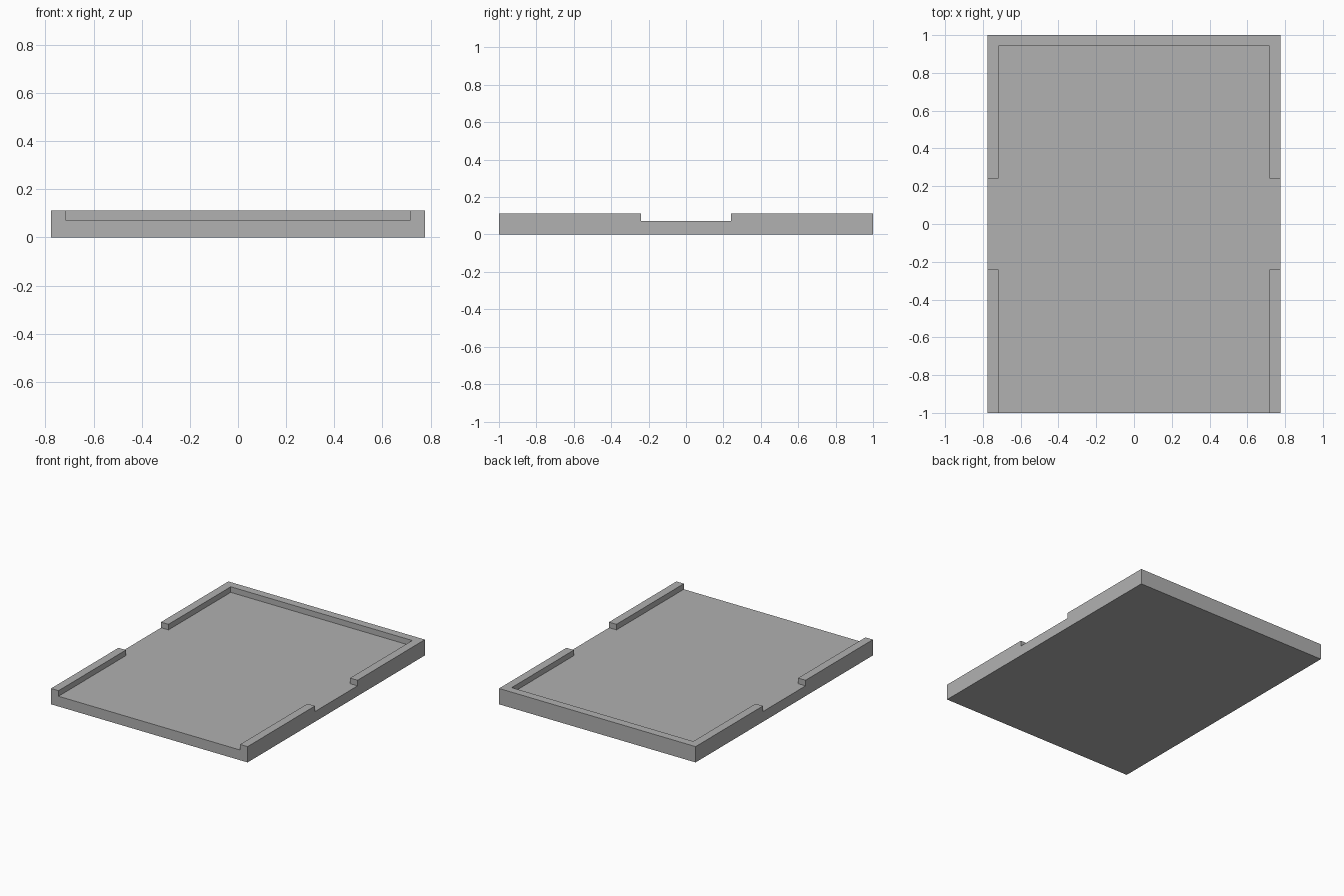
import bpy
import bmesh
import math
from mathutils import Vector

cube = bpy.data.objects.get("Cube")
if cube:
    bpy.data.objects.remove(cube, do_unlink=True)

HALF_W, HALF_L = 0.776, 1.0     # outer half sizes
FLOOR, TOP = 0.073, 0.113       # tray floor and rim heights
INNER_W, INNER_BACK = 0.717, 0.942
NOTCH = 0.24                    # half length of the side openings

# Single flat colour
grey = bpy.data.materials.new("plain grey")
grey.use_nodes = True
colour = (0.44, 0.44, 0.44, 1)
grey.diffuse_color = colour
grey.node_tree.nodes["Principled BSDF"].inputs["Base Color"].default_value = colour

# Base slab
bm = bmesh.new()
bmesh.ops.create_cube(bm, size=1)
bmesh.ops.scale(bm, vec=(2 * HALF_W, 2 * HALF_L, FLOOR), verts=bm.verts)
bmesh.ops.translate(bm, vec=(0, 0, FLOOR / 2), verts=bm.verts)

# Cut lines for the rim and its side openings
cuts = [(Vector((x, 0, 0)), Vector((1, 0, 0))) for x in (-INNER_W, INNER_W)]
cuts += [(Vector((0, y, 0)), Vector((0, 1, 0))) for y in (-NOTCH, NOTCH, INNER_BACK)]
for point, normal in cuts:
    bmesh.ops.bisect_plane(bm, geom=bm.verts[:] + bm.edges[:] + bm.faces[:],
                           plane_co=point, plane_no=normal)


def on_rim(face):
    c = face.calc_center_median()
    side = abs(c.x) > INNER_W and abs(c.y) > NOTCH
    return face.normal.z > 0.9 and (side or c.y > INNER_BACK)


# Raised rim: two front side strips and a U around the back
bm.normal_update()
rim = [f for f in bm.faces if on_rim(f)]
raised = bmesh.ops.extrude_face_region(bm, geom=rim)["geom"]
bmesh.ops.translate(bm, vec=(0, 0, TOP - FLOOR),
                    verts=[v for v in raised if isinstance(v, bmesh.types.BMVert)])

# Merge coplanar faces
bmesh.ops.dissolve_limit(bm, angle_limit=math.radians(1),
                         verts=bm.verts[:], edges=bm.edges[:])
bmesh.ops.recalc_face_normals(bm, faces=bm.faces[:])

mesh = bpy.data.meshes.new("tray")
bm.to_mesh(mesh)
bm.free()
mesh.materials.append(grey)
tray = bpy.data.objects.new("tray", mesh)
bpy.context.collection.objects.link(tray)
